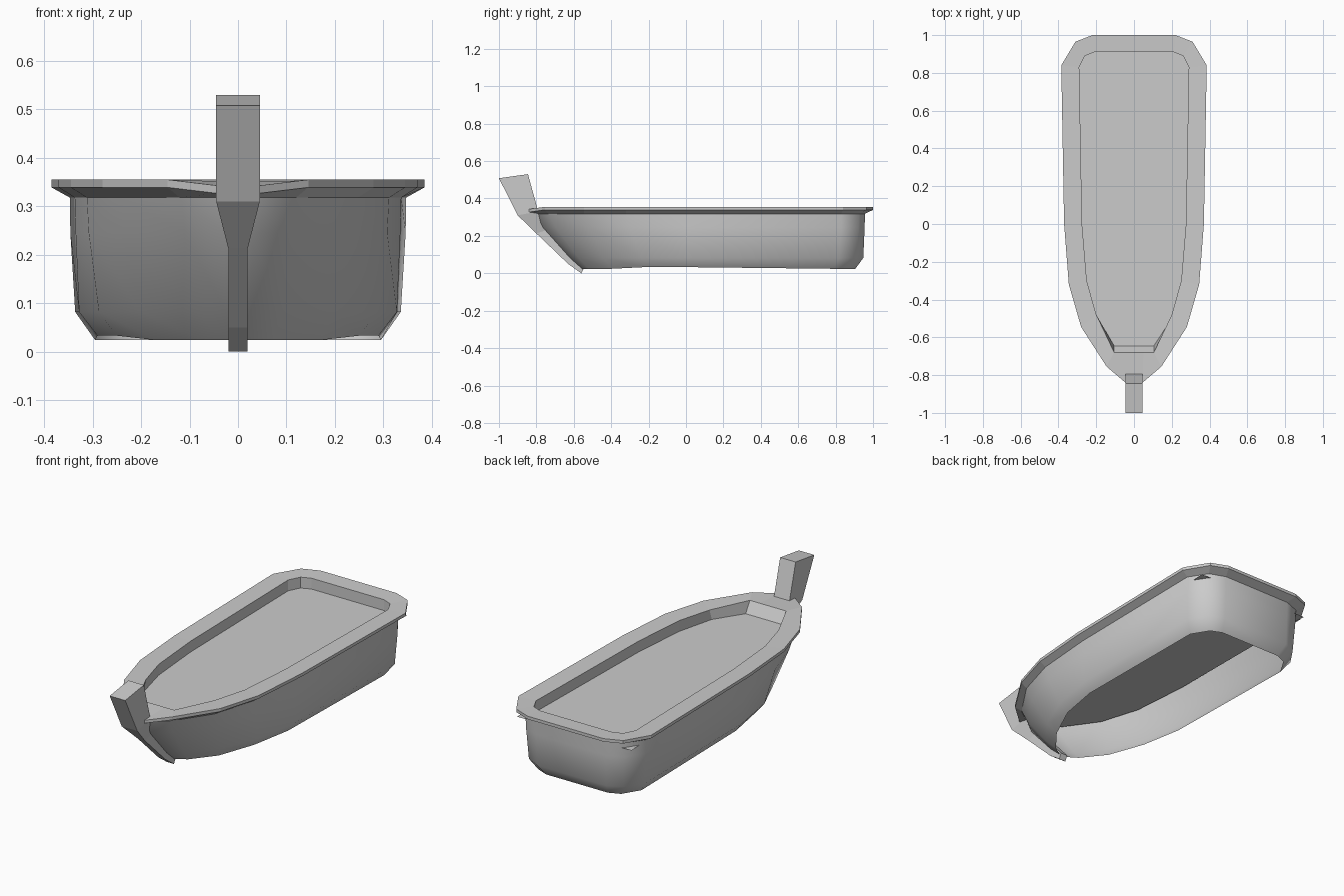
import bpy, bmesh, math

if "Cube" in bpy.data.objects:
    bpy.data.objects.remove(bpy.data.objects["Cube"])


def finish(name, bm, smooth=None):
    bmesh.ops.recalc_face_normals(bm, faces=bm.faces)
    me = bpy.data.meshes.new(name)
    bm.to_mesh(me)
    bm.free()
    ob = bpy.data.objects.new(name, me)
    bpy.context.collection.objects.link(ob)
    if smooth:
        bpy.ops.object.select_all(action='DESELECT')
        ob.select_set(True)
        bpy.context.view_layer.objects.active = ob
        bpy.ops.object.shade_smooth_by_angle(angle=math.radians(smooth))
    return ob


def ring(half, z, tip=0.0):
    """Closed loop from a right-hand half outline (stern to bow), mirrored."""
    pts = [(x, y, z) for x, y in half]
    pts[-1] = (*pts[-1][:2], z + tip)
    return pts + [(-x, y, h) for x, y, h in reversed(pts)]


def loft(rings, cap_ends=False):
    bm = bmesh.new()
    vs = [[bm.verts.new(p) for p in r] for r in rings]
    n = len(vs[0])
    for a, b in zip(vs, vs[1:]):
        for i in range(n):
            j = (i + 1) % n
            bm.faces.new((a[i], a[j], b[j], b[i]))
    if cap_ends:
        bm.faces.new(vs[0])
        bm.faces.new(vs[-1])
    return bm


# half outlines, stern to bow
edge = [(.22, 1), (.31, .965), (.385, .84), (.37, 0), (.345, -.32),
        (.28, -.545), (.145, -.755), (.045, -.84)]
opening = [(.21, .91), (.26, .89), (.29, .83), (.275, 0), (.25, -.3),
           (.2, -.48), (.105, -.68), (.05, -.68)]
opening_low = opening[:5] + [(.2, -.5), (.105, -.645), (.05, -.645)]
hull_top = [(.2, .957), (.285, .925), (.347, .83), (.337, 0), (.312, -.32),
            (.247, -.545), (.12, -.735), (.03, -.80)]
hull_mid = [(.2, .955), (.283, .922), (.346, .83), (.335, 0), (.308, -.3),
            (.235, -.52), (.11, -.70), (.03, -.765)]
hull_low = [(.2, .948), (.275, .91), (.336, .82), (.328, 0), (.287, -.24),
            (.2, -.44), (.09, -.575), (.025, -.62)]
hull_base = [(.18, .905), (.24, .88), (.295, .79), (.29, 0), (.25, -.22),
             (.17, -.4), (.075, -.52), (.02, -.555)]

# hull shell, open underneath
base = [(x, y, .033 if -.3 < y < .5 else .024) for x, y, _ in ring(hull_base, 0)]
finish("hull", loft([base, ring(hull_low, .082), ring(hull_mid, .245),
                     ring(hull_top, .32)]), 40)

# flat rim with flared underside and the inner wall
DECK = .295
finish("rim", loft([ring(opening_low, DECK), ring(opening, .352),
                    ring(edge, .355, -.012), ring(edge, .339, -.012),
                    ring(hull_top, .318)]))

# deck plate, tucked under the rim
deck = [(.2, .93), (.333, .928), (.325, .8), (.32, 0), (.295, -.32),
        (.23, -.53), (.11, -.70), (.04, -.72)]
bm = bmesh.new()
f = bm.faces.new([bm.verts.new(p) for p in ring(deck, DECK)])
ob_normal_up = f.normal_update()
if f.normal.z < 0:
    f.normal_flip()
me = bpy.data.meshes.new("deck")
bm.to_mesh(me)
bm.free()
bpy.context.collection.objects.link(bpy.data.objects.new("deck", me))

# bow stem: outer (y, z), inner (y, z), half width
stations = [((-1, .508), (-.845, .53), .045), ((-.9, .31), (-.79, .33), .045),
            ((-.80, .213), (-.735, .235), .02), ((-.63, .05), (-.595, .085), .02),
            ((-.56, .0), (-.545, .028), .02)]
finish("bow_stem", loft([[(-w, *o), (w, *o), (w, *i), (-w, *i)]
                         for o, i, w in stations], True))
